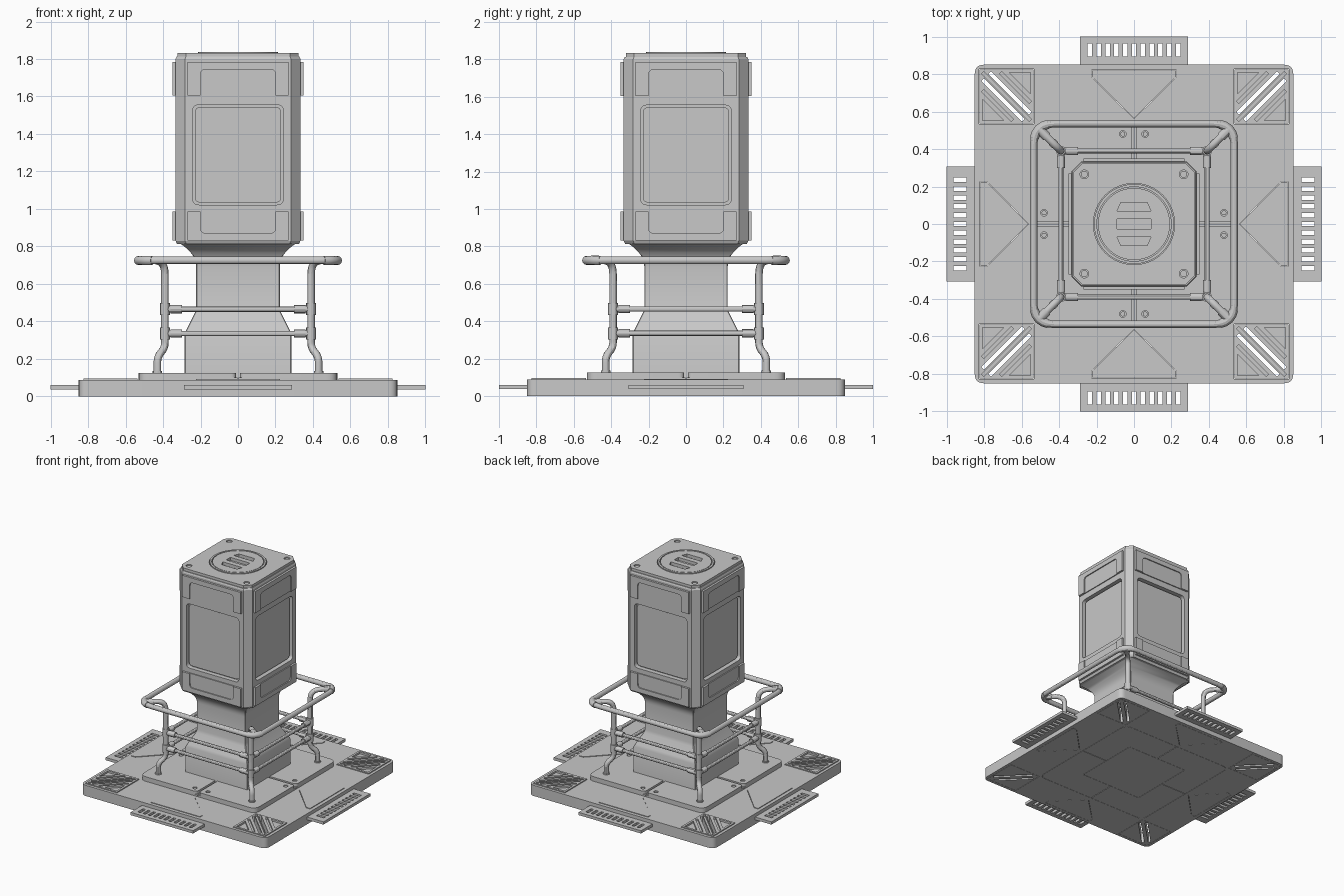
import bpy, bmesh
from math import pi, cos, sin
from mathutils import Matrix, Vector

if "Cube" in bpy.data.objects:
    bpy.data.objects.remove(bpy.data.objects["Cube"])

grey = bpy.data.materials.new("plain grey")
grey.use_nodes = True
grey.diffuse_color = (0.58, 0.58, 0.58, 1)
grey.node_tree.nodes["Principled BSDF"].inputs["Base Color"].default_value = grey.diffuse_color
parts = []


def add(name, mesh):
    ob = bpy.data.objects.new(name, mesh)
    bpy.context.collection.objects.link(ob)
    mesh.materials.clear()
    mesh.materials.append(grey)
    parts.append(ob)


def curve_part(name, loops, matrix, closed, **settings):
    """Curve made of straight runs, turned into a mesh part."""
    cu = bpy.data.curves.new(name, "CURVE")
    for key, value in settings.items():
        setattr(cu, key, value)
    for loop in loops:
        sp = cu.splines.new("POLY")
        sp.points.add(len(loop) - 1)
        for p, co in zip(sp.points, loop):
            co = tuple(co) + (0,) * (3 - len(co))
            p.co = (*co, 1)
        sp.use_cyclic_u = closed
    tmp = bpy.data.objects.new(name + "_curve", cu)
    bpy.context.collection.objects.link(tmp)
    mesh = bpy.data.meshes.new_from_object(tmp.evaluated_get(bpy.context.evaluated_depsgraph_get()))
    bpy.data.objects.remove(tmp)
    mesh.transform(matrix)
    add(name, mesh)


def slab(name, loops, z0, z1, matrix=Matrix()):
    """Flat plate; inner loops become holes."""
    lift = Matrix.Translation((0, 0, (z0 + z1) / 2))
    curve_part(name, loops, matrix @ lift, True,
               dimensions="2D", fill_mode="BOTH", extrude=(z1 - z0) / 2)


def tube(name, path, radius, closed=False, matrix=Matrix()):
    curve_part(name, [path], matrix, closed, dimensions="3D", fill_mode="FULL",
               bevel_depth=radius, bevel_resolution=4, use_fill_caps=not closed)


def fillet(points, r, closed=True, steps=6):
    """Round the corners of a polygon or path."""
    pts = [Vector(p) for p in points]
    out = []
    for i, p in enumerate(pts):
        if not closed and i in (0, len(pts) - 1):
            out.append(p)
            continue
        a = p + (pts[i - 1] - p).normalized() * r
        b = p + (pts[(i + 1) % len(pts)] - p).normalized() * r
        for s in range(steps + 1):
            t = s / steps
            out.append(a * (1 - t) ** 2 + p * 2 * t * (1 - t) + b * t * t)
    return out


def rect(x0, y0, x1, y1, r=0):
    pts = [(x0, y0), (x1, y0), (x1, y1), (x0, y1)]
    return fillet(pts, r) if r else pts


def circle(r, x=0, y=0, n=48):
    return [(x + r * cos(2 * pi * i / n), y + r * sin(2 * pi * i / n)) for i in range(n)]


def turned(points, k):
    return [Matrix.Rotation(k * pi / 2, 2) @ Vector(p) for p in points]


def quarter(points):
    """Repeat points of one side around all four sides."""
    return [p for k in range(4) for p in turned(points, k)]


def octagon(h, c):
    return quarter([(h, c - h), (h, h - c)])


def loft(name, sections):
    """Stack of (half width, corner chamfer, height) sections."""
    bm = bmesh.new()
    rings = [[bm.verts.new((*p, z)) for p in octagon(h, c)] for h, c, z in sections]
    for a, b in zip(rings, rings[1:]):
        for i in range(8):
            j = (i + 1) % 8
            bm.faces.new((a[i], a[j], b[j], b[i]))
    bm.faces.new(rings[0][::-1])
    bm.faces.new(rings[-1])
    mesh = bpy.data.meshes.new(name)
    bm.to_mesh(mesh)
    bm.free()
    add(name, mesh)


def diagonal(points):
    """Place (along, across) points on a corner of the base."""
    turn = Matrix.Rotation(pi / 4, 2)
    return [Vector((0.68, 0.68)) + turn @ Vector(p) for p in points]


def slot(v, w):
    u = 0.18 - abs(v)
    return diagonal(rect(-u, v - w, u, v + w))


# Base plate, with openings for the inserts
def triangle(g):
    return [(0, -0.565 + 2 * g), (-0.225 - g, -0.785), (-0.225 - g, -0.82 - g),
            (0.225 + g, -0.82 - g), (0.225 + g, -0.785)]


def grate_frame(g):
    return rect(0.535 - g, 0.535 - g, 0.825 + g, 0.825 + g)


openings = [turned(shape(0.002), k) for k in range(4) for shape in (triangle, grate_frame)]
slab("base_plate", [rect(-0.85, -0.85, 0.85, 0.85, 0.05),
                    rect(-0.532, -0.532, 0.532, 0.532, 0.06)] + openings, 0, 0.088)

# Parts repeated on each side and corner of the base
through = [slot(v, 0.01) for v in (-0.026, 0.026)]
shallow = [slot(v, 0.009) for v in (-0.068, 0, 0.068)]
shallow += [diagonal([(-0.08, s * 0.1), (0.08, s * 0.1), (0, s * 0.18)]) for s in (-1, 1)]
foot = [(0.01, 0.01), (0.53, 0.01), (0.53, 0.53), (0.01, 0.53)]
tight, wide = fillet(foot, 0.03), fillet(foot, 0.06)
for k in range(4):
    spin = Matrix.Rotation(k * pi / 2, 4, "Z")
    slab("corner_grate", [grate_frame(0)] + through, 0, 0.08, spin)
    slab("corner_grate_top", [grate_frame(0)] + through + shallow, 0.08, 0.095, spin)
    slab("triangle_plate", [triangle(0)], 0, 0.092, spin)
    vents = [rect(x * 0.047 - 0.012, -0.963, x * 0.047 + 0.012, -0.893) for x in range(-5, 6)]
    half = 0.287 if k % 2 == 0 else 0.307
    slab("side_vent", [rect(-half, -1, half, -0.84)] + vents, 0.037, 0.06, spin)
    # Footing, one block and one top plate per corner
    block = [(0.287, 0.002), (0.53, 0.002)] + wide[14:21]
    block += [(0.002, 0.53), (0.002, 0.287), (0.287, 0.287)]
    slab("footing_block", [block], 0, 0.1, spin)
    spots = [(0.06, 0.48), (0.48, 0.06)]
    slab("footing_plate", [foot[:1] + tight[7:14] + wide[14:21] + tight[21:]]
         + [circle(0.018, x, y, 16) for x, y in spots], 0.1, 0.125, spin)
    for x, y in spots:
        slab("footing_bolt", [circle(0.013, x, y, 16)], 0.1, 0.118, spin)

# Column with flared neck
flare = [(0.223 + 0.085 * t ** 2.2, 0.004, 0.69 + 0.125 * t) for t in [i / 8 for i in range(9)]]
loft("column", [(0.285, 0.004, 0), (0.285, 0.004, 0.335), (0.275, 0.004, 0.355),
                (0.23, 0.004, 0.445), (0.223, 0.004, 0.47)] + flare)

# Head core, with channels that hold the wall panels
core = quarter([(0.333, -0.283), (0.333, -0.27), (0.295, -0.27),
                (0.295, 0.27), (0.333, 0.27), (0.333, 0.283)])
slab("head_core", [core], 0.83, 1.8)
loft("head_bottom", [(0.325, 0.05, 0.812), (0.333, 0.05, 0.83)])
loft("head_shoulder", [(0.333, 0.05, 1.8), (0.328, 0.05, 1.812)])

# Head walls, window panels and brackets
for k in range(4):
    wall = Matrix.Rotation(k * pi / 2, 4, "Z") @ Matrix.Rotation(pi / 2, 4, "X")
    window = rect(-0.242, 1.022, 0.242, 1.555, 0.035)
    slab("wall_panel", [rect(-0.27, 0.83, 0.27, 1.8), window], 0.295, 0.333, wall)
    slab("window_panel", [rect(-0.23, 1.034, 0.23, 1.543, 0.03)], 0.295, 0.312, wall)
    for name, end, inner, tip in (("upper_bracket", 1.605, 1.745, 1.785),
                                  ("lower_bracket", 0.985, 0.87, 0.832)):
        arch = [(-0.2, end), (-0.2, inner), (0.2, inner), (0.2, end)]
        outer = [(0.27, end), (0.27, tip), (-0.27, tip), (-0.27, end)]
        slab(name, [arch[:1] + fillet(arch, 0.03)[7:21] + arch[3:] + outer], 0.33, 0.35, wall)
        slab(name + "_inset", [rect(-0.2, min(end, inner), 0.2, max(end, inner))], 0.33, 0.341, wall)

# Cap with recessed screws and a round hatch
corners = [(x, y) for x in (-0.265, 0.265) for y in (-0.265, 0.265)]
slab("head_cap", [octagon(0.322, 0.045), circle(0.217)]
     + [circle(0.023, x, y, 20) for x, y in corners], 1.81, 1.833)
for x, y in corners:
    slab("cap_screw", [circle(0.018, x, y, 20)], 1.81, 1.826)
slab("hatch_ring", [circle(0.213), circle(0.198)], 1.81, 1.838)
vents = [rect(-0.09, -0.028, 0.09, 0.028)]
for s in (-1, 1):
    vents.append([(-0.09, s * 0.07), (0.09, s * 0.07), (0.07, s * 0.115), (-0.07, s * 0.115)])
slab("hatch_disc", [circle(0.192)] + vents, 1.81, 1.837)

# Top handrail ring
top = 0.725
ring = [(x, y, top) for x, y in quarter([(0.535, 0.535)])]
tube("handrail", fillet(ring, 0.11), 0.02, True)

# Posts, elbows, and cross rails
line = 0.39
for k in range(4):
    spin = Matrix.Rotation(k * pi / 2, 4, "Z")
    post = [(0.43, 0.43, 0.11), (0.43, 0.43, 0.21), (line, line, 0.26), (line, line, 0.6)]
    tube("post", fillet(post, 0.03, False), 0.02, False, spin)
    bend = [(line, line, 0.59), (line, line, top), (0.505, 0.505, top)]
    tube("post_bend", fillet(bend, 0.075, False), 0.02, False, spin)
    tube("post_foot", [(0.43, 0.43, 0.12), (0.43, 0.43, 0.135)], 0.025, False, spin)
    tube("corner_coupling", [(0.465, 0.465, top), (0.508, 0.508, top)], 0.025, False, spin)
    elbow = fillet([(0.535, 0.4, top), (0.535, 0.535, top), (0.4, 0.535, top)], 0.11, False)
    tube("corner_elbow", elbow[2:-2], 0.024, False, spin)
    for z in (0.335, 0.465):
        tube("cross_rail", [(-line, line, z), (line, line, z)], 0.014, False, spin)
        tube("post_sleeve", [(line, line, z - 0.032), (line, line, z + 0.032)], 0.026, False, spin)
        for s in (-1, 1):
            tube("rail_sleeve", [(s * line, line, z), (s * 0.31, line, z)], 0.019, False, spin)
            tube("rail_collar", [(s * 0.36, line, z), (s * 0.3, line, z)], 0.022, False, spin)

# Smooth the round parts, keep hard edges
bpy.ops.object.select_all(action="DESELECT")
for ob in parts:
    ob.select_set(True)
bpy.context.view_layer.objects.active = parts[0]
bpy.ops.object.shade_smooth_by_angle(angle=pi / 6)
